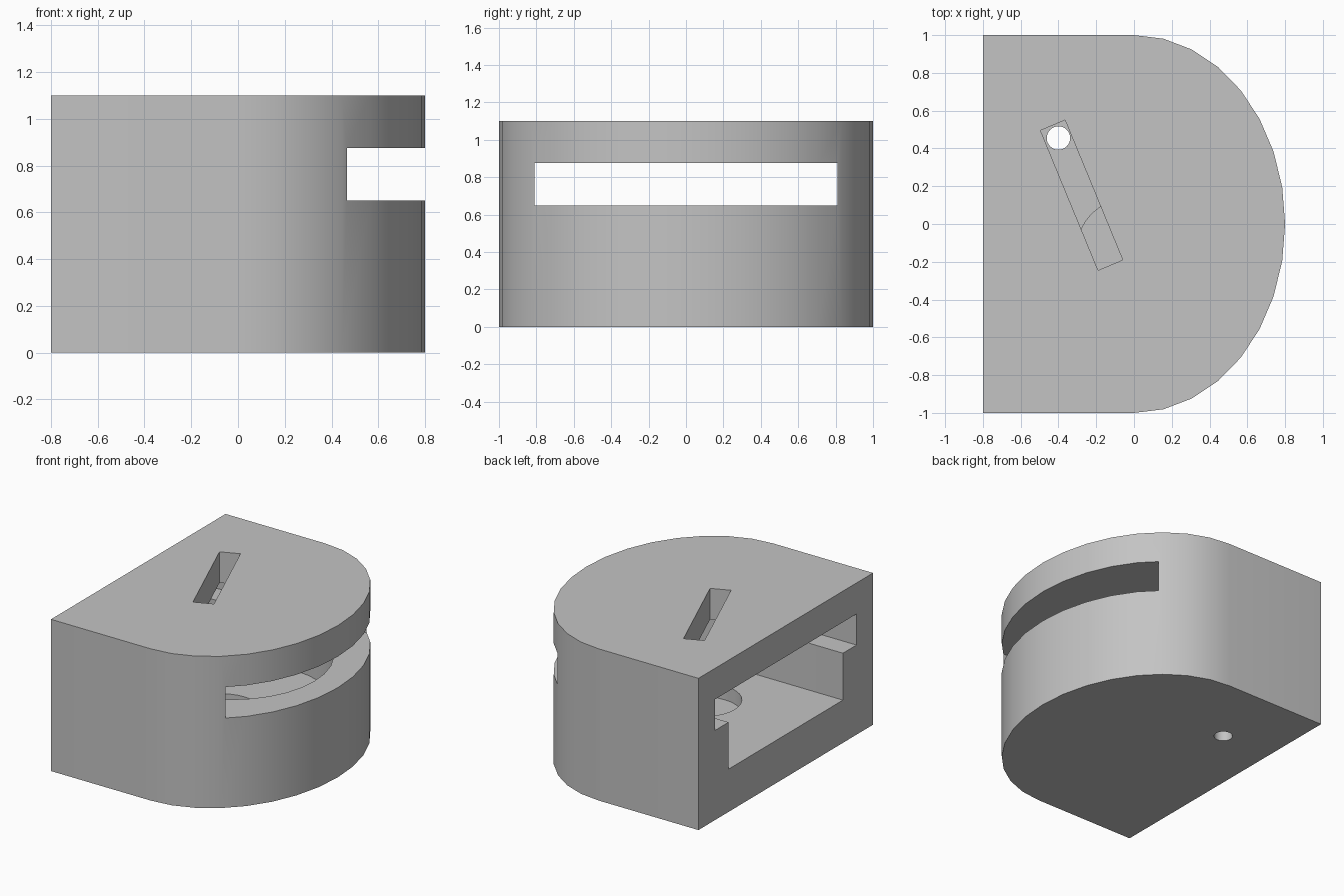
import bpy, bmesh, math

if "Cube" in bpy.data.objects:
    bpy.data.objects.remove(bpy.data.objects["Cube"])

grey = bpy.data.materials.new("light_grey")
grey.diffuse_color = (0.55, 0.55, 0.55, 1)
grey.use_nodes = True
grey.node_tree.nodes["Principled BSDF"].inputs["Base Color"].default_value = grey.diffuse_color


def prism(name, points, z0, z1):
    """Extrude a closed outline from z0 to z1."""
    bm = bmesh.new()
    face = bm.faces.new([bm.verts.new((x, y, z0)) for x, y in points])
    top = bmesh.ops.extrude_face_region(bm, geom=[face])["geom"]
    bmesh.ops.translate(bm, vec=(0, 0, z1 - z0),
                        verts=[v for v in top if isinstance(v, bmesh.types.BMVert)])
    bmesh.ops.recalc_face_normals(bm, faces=bm.faces[:])
    mesh = bpy.data.meshes.new(name)
    bm.to_mesh(mesh)
    bm.free()
    mesh.materials.append(grey)
    ob = bpy.data.objects.new(name, mesh)
    bpy.context.collection.objects.link(ob)
    return ob


def arc(cx, cy, rx, ry, start, end, steps):
    angles = [math.radians(start + (end - start) * i / steps) for i in range(steps + 1)]
    return [(cx + rx * math.cos(a), cy + ry * math.sin(a)) for a in angles]


def d_shape(back, rx, ry):
    return [(back, -ry)] + arc(0, 0, rx, ry, -90, 90, 16) + [(back, ry)]


def circle(cx, cy, r):
    return arc(cx, cy, r, r, 0, 360, 32)[:-1]


# Housing with a flat back and rounded front
housing = prism("housing", d_shape(-0.8, 0.8, 1.0), 0, 1.1)

# Openings: through slot, deep pocket, slit in the roof, floor recess, pin hole
cutters = [
    prism("slot_cutter", [(-1, -0.81), (1, -0.81), (1, 0.81), (-1, 0.81)], 0.65, 0.875),
    prism("pocket_cutter", d_shape(-1, 0.615, 0.655), 0.31, 0.7),
    prism("roof_slit_cutter",
          [(-0.495, 0.495), (-0.19, -0.245), (-0.06, -0.19), (-0.365, 0.55)], 0.8, 1.2),
    prism("recess_cutter", circle(-0.04, -0.13, 0.26), 0.21, 0.4),
    prism("pin_hole_cutter", circle(-0.4, 0.455, 0.062), -0.1, 0.4),
]
bpy.context.view_layer.objects.active = housing
housing.select_set(True)
for cutter in cutters:
    mod = housing.modifiers.new(cutter.name, "BOOLEAN")
    mod.operation = "DIFFERENCE"
    mod.solver = "EXACT"
    mod.object = cutter
    bpy.ops.object.modifier_apply(modifier=mod.name)
for cutter in cutters:
    bpy.data.objects.remove(cutter)

bpy.ops.object.shade_smooth_by_angle(angle=math.radians(30))
